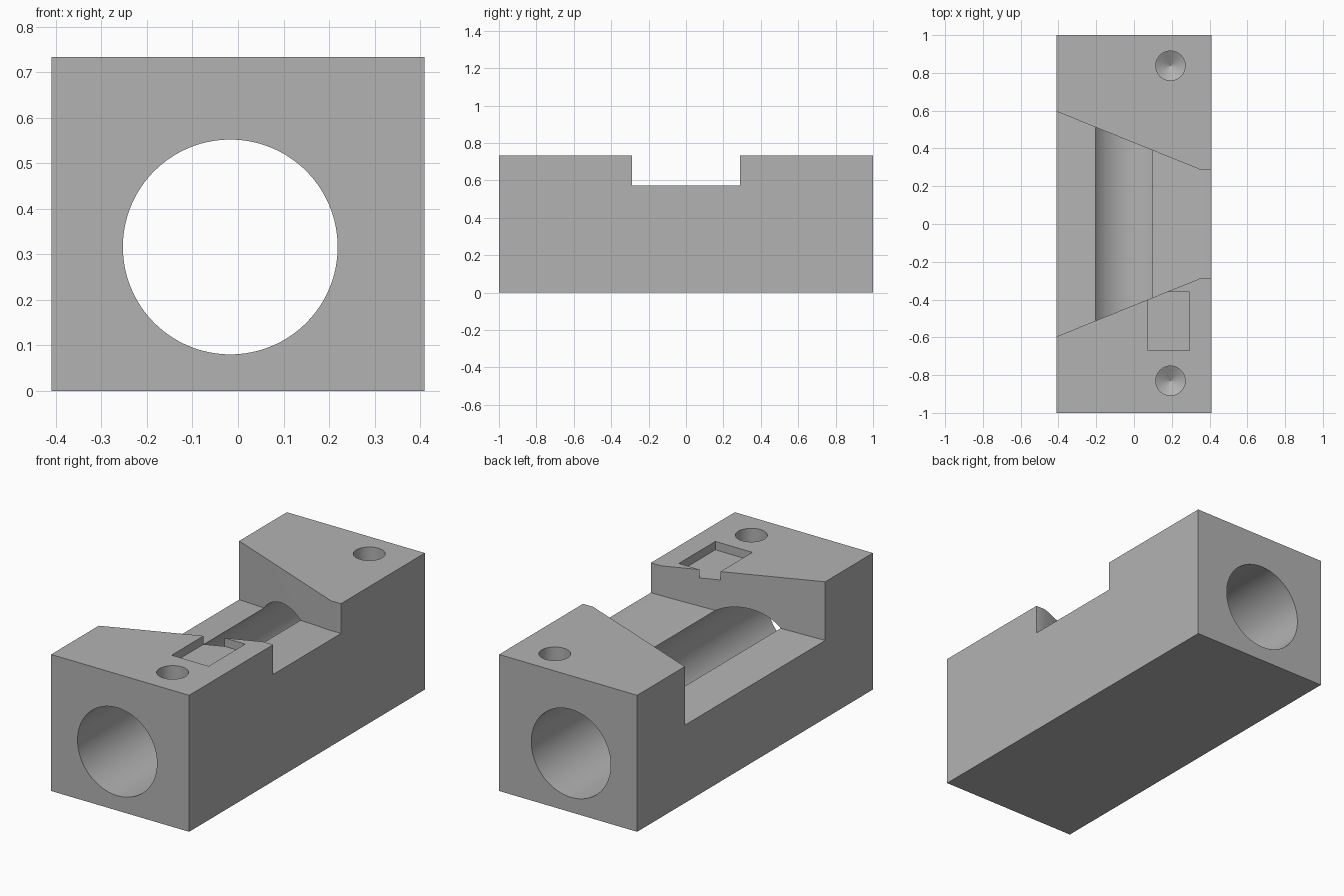
import bpy
import bmesh
import math

HALF_X, HALF_Y, TOP = 0.41, 1.0, 0.733

default_cube = bpy.data.objects.get("Cube")
if default_cube:
    bpy.data.objects.remove(default_cube, do_unlink=True)

grey = bpy.data.materials.new("plain grey")
grey.use_nodes = True
grey.diffuse_color = (0.45, 0.45, 0.45, 1)
grey.node_tree.nodes["Principled BSDF"].inputs["Base Color"].default_value = grey.diffuse_color


def loft(name, rings):
    """Closed solid skinned through rings of equal point count."""
    bm = bmesh.new()
    loops = [[bm.verts.new(p) for p in ring] for ring in rings]
    n = len(loops[0])
    for a, b in zip(loops, loops[1:]):
        for i in range(n):
            j = (i + 1) % n
            bm.faces.new((a[i], a[j], b[j], b[i]))
    bm.faces.new(loops[0])
    bm.faces.new(loops[-1])
    bmesh.ops.recalc_face_normals(bm, faces=bm.faces)
    mesh = bpy.data.meshes.new(name)
    bm.to_mesh(mesh)
    bm.free()
    mesh.materials.append(grey)
    obj = bpy.data.objects.new(name, mesh)
    bpy.context.collection.objects.link(obj)
    return obj


def box(name, x0, x1, y0, y1, z0, z1):
    return loft(name, [[(x0, y0, z), (x1, y0, z), (x1, y1, z), (x0, y1, z)] for z in (z0, z1)])


def circle(radius, count):
    return [(radius * math.cos(2 * math.pi * i / count),
             radius * math.sin(2 * math.pi * i / count)) for i in range(count)]


block = box("block", -HALF_X, HALF_X, -HALF_Y, HALF_Y, 0, TOP)
cutters = []

# Round bore running the whole length
cutters.append(loft("bore_cutter", [
    [(-0.017 + u, y, 0.316 + v) for u, v in circle(0.236, 128)] for y in (-1.1, 1.1)]))

# Flared notch across the top, with a floor falling towards the wide side
KINK, NARROW, FLOOR = 0.35, 0.288, 0.573
FLARE, SLOPE = 0.405, 0.204
sections = []
for x in (-0.5, KINK, 0.5):
    run = max(0, KINK - x)
    w, z = NARROW + FLARE * run, FLOOR - SLOPE * run
    sections.append([(x, -w, z), (x, w, z), (x, w, 0.9), (x, -w, 0.9)])
cutters.append(loft("notch_cutter", sections))

# Shallow rectangular recess breaking into the notch wall
cutters.append(box("recess_cutter", 0.075, 0.295, -0.67, -0.36, TOP - 0.045, 0.9))

# Blind drilled holes with conical bottoms
for y in (-0.83, 0.838):
    cutters.append(loft("drill_cutter", [
        [(0.193 + u, y + v, z) for u, v in circle(r, 48)]
        for r, z in ((0.078, 0.9), (0.078, 0.585), (0.001, 0.54))]))

# Cut the block
bpy.ops.object.select_all(action="DESELECT")
block.select_set(True)
bpy.context.view_layer.objects.active = block
for cutter in cutters:
    cutter.hide_render = True
    cut = block.modifiers.new(cutter.name, "BOOLEAN")
    cut.operation = "DIFFERENCE"
    cut.solver = "EXACT"
    cut.object = cutter
    bpy.ops.object.modifier_apply(modifier=cut.name)
    bpy.data.objects.remove(cutter, do_unlink=True)

bpy.ops.object.shade_smooth_by_angle(angle=math.radians(25))
